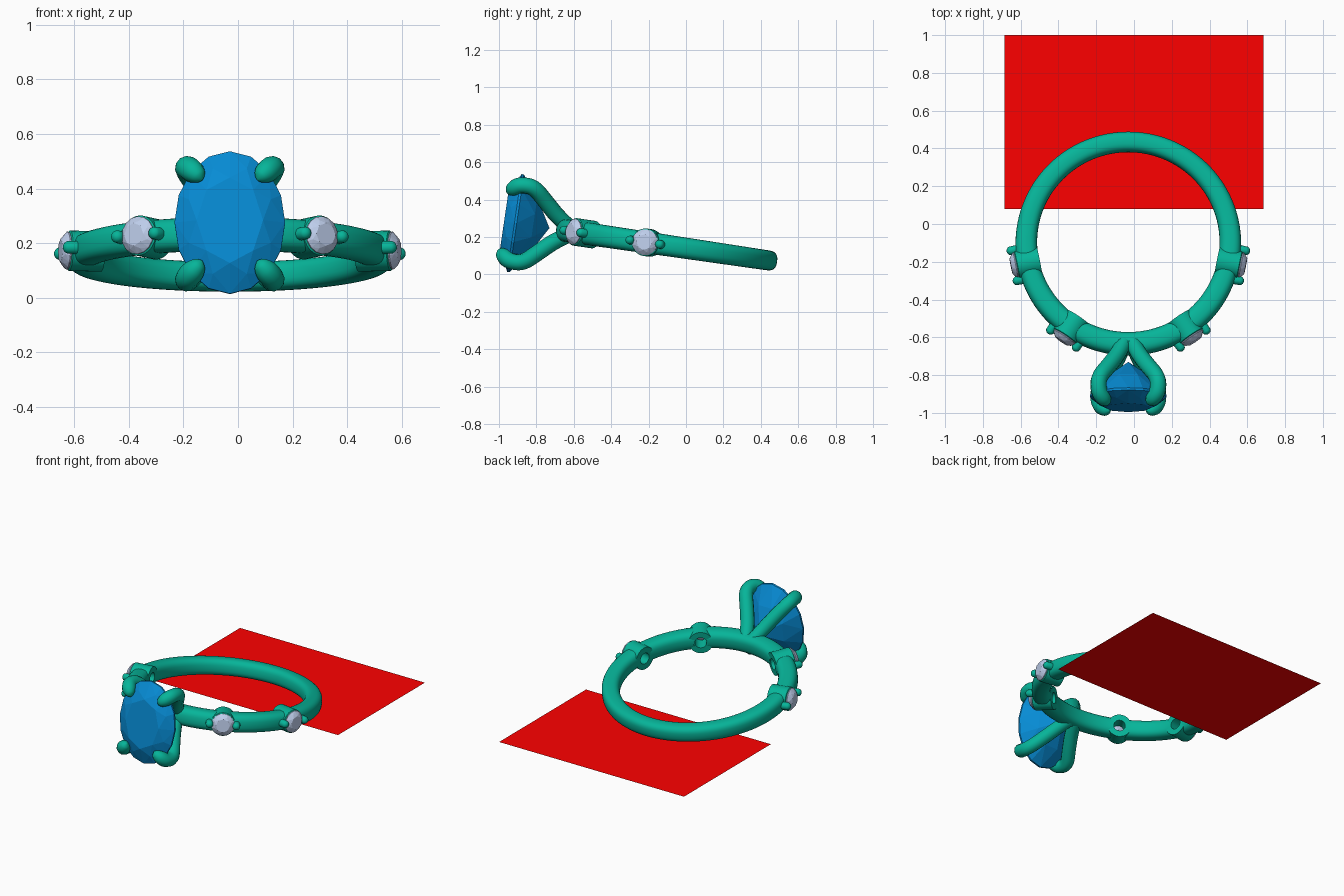
import bpy, bmesh
from math import sin, cos, pi, radians, copysign
from mathutils import Matrix, Vector

if "Cube" in bpy.data.objects:
    bpy.data.objects.remove(bpy.data.objects["Cube"])

# Ring frame: centre of the band, tilted about x
RING = Matrix.Translation((-0.03, -0.1, 0.155)) @ Matrix.Rotation(radians(-8.4), 4, 'X')


def material(name, rgb):
    m = bpy.data.materials.new(name)
    m.diffuse_color = (*rgb, 1)
    m.use_nodes = True
    m.node_tree.nodes["Principled BSDF"].inputs["Base Color"].default_value = m.diffuse_color
    return m


METAL = material("teal_metal", (0.002, 0.46, 0.32))
BLUE = material("blue_gem", (0.002, 0.26, 0.66))
PALE = material("pale_gem", (0.52, 0.62, 0.84))
RED = material("red_sheet", (1.0, 0.0, 0.0))


def frame(deg, r):
    """Place on the band: x along the band, y across it, z outward."""
    a = radians(deg)
    c, s = cos(a), sin(a)
    return RING @ Matrix(((-s, 0, c, c * r), (c, 0, s, s * r), (0, 1, 0, 0), (0, 0, 0, 1)))


def finish(name, bm, mat, matrix, smooth=True):
    bmesh.ops.recalc_face_normals(bm, faces=bm.faces)
    me = bpy.data.meshes.new(name)
    bm.to_mesh(me)
    bm.free()
    me.materials.append(mat)
    if smooth:
        me.shade_smooth()
        me.set_sharp_from_angle(angle=radians(40))
    ob = bpy.data.objects.new(name, me)
    bpy.context.collection.objects.link(ob)
    ob.matrix_world = matrix
    return ob


def lathe(name, profile, mat, matrix, steps=32):
    """Spin a closed (radius, z) profile round z."""
    bm = bmesh.new()
    n = len(profile)
    rings = [[bm.verts.new((r * cos(2 * pi * i / steps), r * sin(2 * pi * i / steps), z))
              for r, z in profile] for i in range(steps)]
    for i in range(steps):
        a, b = rings[i], rings[(i + 1) % steps]
        for j in range(n):
            k = (j + 1) % n
            bm.faces.new((a[j], b[j], b[k], a[k]))
    return finish(name, bm, mat, matrix)


def brilliant(name, rx, ry, crown, pavilion, mat, matrix):
    """Faceted oval brilliant, girdle at z = 0, table towards +z."""
    bm = bmesh.new()
    g = 0.006 * rx / 0.2
    # count, phase, radius, z
    tiers = [(8, 0, 0.60, crown), (8, 0.5, 0.80, crown * 0.62), (16, 0, 1, g), (16, 0, 1, -g),
             (8, 0.5, 0.62, -pavilion * 0.52)]
    for count, phase, rad, z in tiers:
        for i in range(count):
            a = 2 * pi * (i + phase) / count
            bm.verts.new((rx * rad * cos(a), ry * rad * sin(a), z))
    bm.verts.new((0, 0, -pavilion))
    bmesh.ops.convex_hull(bm, input=bm.verts)
    bmesh.ops.dissolve_limit(bm, angle_limit=radians(1), verts=bm.verts, edges=bm.edges)
    return finish(name, bm, mat, matrix, smooth=False)


def rod(name, points, radius, matrix):
    """Round rod along a smooth path of (x, y, z, thickness)."""
    cu = bpy.data.curves.new(name, 'CURVE')
    cu.dimensions = '3D'
    cu.bevel_depth, cu.bevel_resolution = radius, 4
    cu.use_fill_caps = True
    sp = cu.splines.new('NURBS')
    sp.points.add(len(points) - 1)
    for p, (x, y, z, w) in zip(sp.points, points):
        p.co, p.radius = (x, y, z, 1), w
    sp.use_endpoint_u, sp.order_u, sp.resolution_u = True, 3, 8
    ob = bpy.data.objects.new(name, cu)
    bpy.context.collection.objects.link(ob)
    me = bpy.data.meshes.new_from_object(ob.evaluated_get(bpy.context.evaluated_depsgraph_get()))
    bpy.data.objects.remove(ob)
    bm = bmesh.new()
    bm.from_mesh(me)
    bpy.data.meshes.remove(me)
    return finish(name, bm, METAL, matrix)


# Band with a rounded-square section, a little thicker towards the front
section = []
for i in range(28):
    a = 2 * pi * i / 28
    c, s = cos(a), sin(a)
    section.append((0.54 + 0.054 * copysign(abs(c) ** 0.75, c), 0.054 * copysign(abs(s) ** 0.75, s)))
band = lathe("band", section, METAL, RING, 128)
for v in band.data.vertices:
    mid = Vector((v.co.x, v.co.y, 0)).normalized() * 0.54
    v.co = mid + (v.co - mid) * (1.06 - 0.07 * mid.y / 0.54)

# Side stones: drilled seat, stone and two bead prongs each
SEATS = [-11.4, -56.2, -123.8, -168.6]
cutters = []
for n, deg in enumerate(SEATS, 1):
    f = frame(deg, 0)
    lathe(f"side_seat_{n}", [(0.036, 0.480), (0.074, 0.480), (0.074, 0.60), (0.068, 0.604), (0.036, 0.57)], METAL, f)
    brilliant(f"side_stone_{n}", 0.07, 0.07, 0.026, 0.055, PALE, frame(deg, 0.608))
    for side in (-1, 1):
        bm = bmesh.new()
        bmesh.ops.create_uvsphere(bm, u_segments=16, v_segments=10, radius=0.024)
        for v in bm.verts:  # stretch the inner half into the band
            if v.co.z < 0.001:
                v.co.z -= 0.03
        finish(f"bead_prong_{n}_{'a' if side < 0 else 'b'}", bm, METAL,
               f @ Matrix.Translation((side * 0.082, 0, 0.617)))
    bm = bmesh.new()
    bmesh.ops.create_cone(bm, cap_ends=True, segments=32, radius1=0.045, radius2=0.045, depth=0.3)
    cut = finish(f"drill_{n}", bm, METAL, frame(deg, 0.54))
    cut.hide_render = True
    mod = band.modifiers.new(f"drill_{n}", 'BOOLEAN')
    mod.operation, mod.object, mod.solver = 'DIFFERENCE', cut, 'EXACT'
    cutters.append(cut)

# Bake the drilled holes into the band
bpy.context.view_layer.update()
drilled = bpy.data.meshes.new_from_object(band.evaluated_get(bpy.context.evaluated_depsgraph_get()))
drilled.set_sharp_from_angle(angle=radians(40))
band.modifiers.clear()
band.data = drilled
for c in cutters:
    bpy.data.objects.remove(c)

# Centre stone and its four claws
front = frame(-90, 0)
brilliant("centre_stone", 0.203, 0.264, 0.062, 0.183, BLUE, frame(-90, 0.82))
for sx in (-1, 1):
    for sy in (-1, 1):
        path = [(0.014, 0.012, 0.515, 1.0), (0.045, 0.055, 0.59, 1.1), (0.105, 0.14, 0.68, 1.1),
                (0.158, 0.205, 0.75, 1.08), (0.158, 0.207, 0.82, 1.08), (0.138, 0.188, 0.852, 1.1),
                (0.120, 0.170, 0.868, 0.9), (0.106, 0.154, 0.876, 0.5), (0.101, 0.149, 0.878, 0.02)]
        rod(f"claw_{'right' if sx > 0 else 'left'}_{'top' if sy > 0 else 'bottom'}",
            [(sx * x, sy * y, z, w) for x, y, z, w in path], 0.04, front)

# Flat sheet on the ground behind the ring
bm = bmesh.new()
bm.faces.new([bm.verts.new(p) for p in ((-0.685, 0.08, 0), (0.685, 0.08, 0), (0.685, 1, 0), (-0.685, 1, 0))])
finish("ground_sheet", bm, RED, Matrix.Identity(4), smooth=False)
